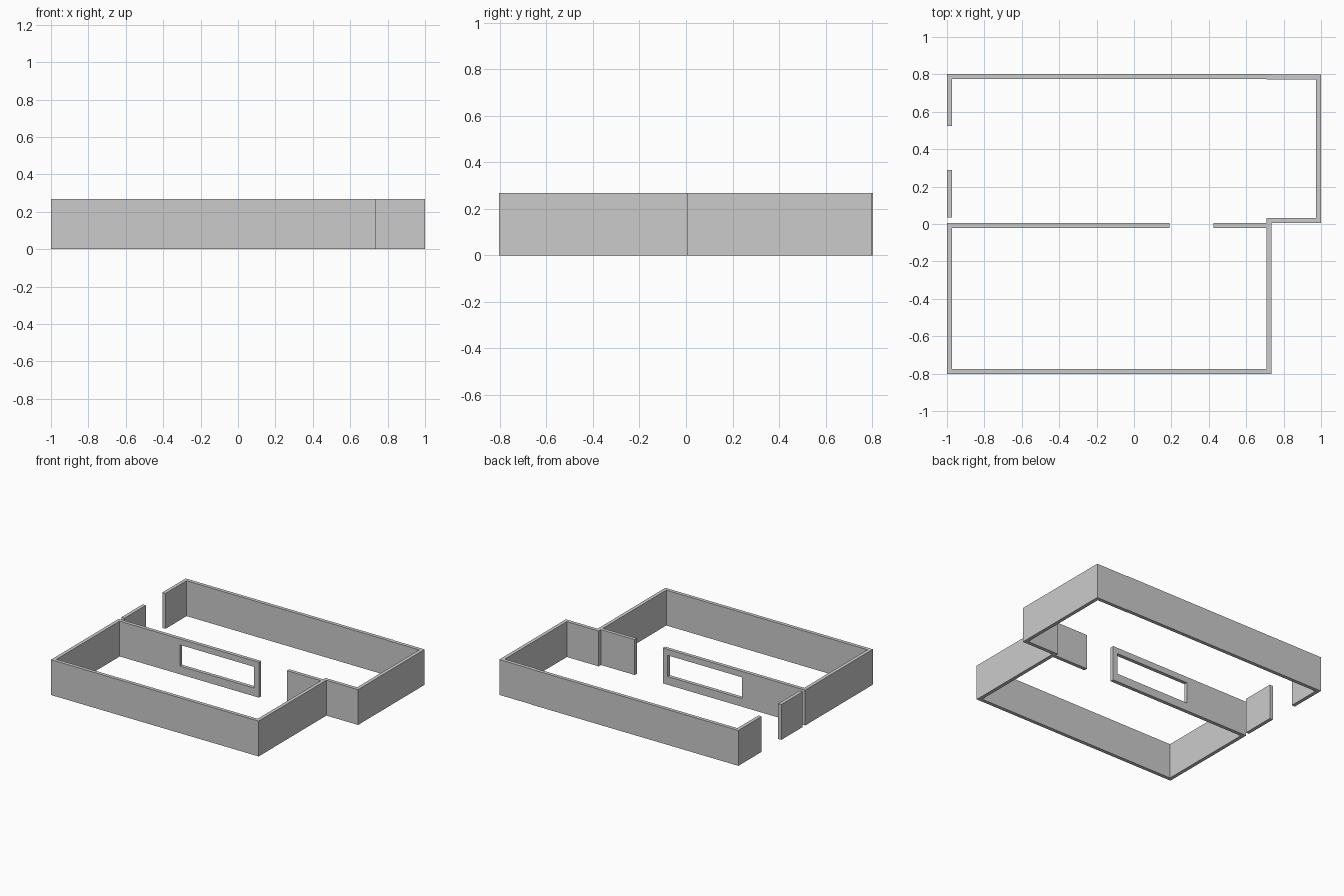
import bpy
import bmesh

cube = bpy.data.objects.get("Cube")
if cube:
    bpy.data.objects.remove(cube, do_unlink=True)

HEIGHT = 0.267
T = 0.027  # wall thickness

grey = bpy.data.materials.new("wall_grey")
grey.use_nodes = True
colour = (0.6, 0.6, 0.6, 1)
grey.diffuse_color = colour
grey.node_tree.nodes["Principled BSDF"].inputs["Base Color"].default_value = colour


def finish(name, bm):
    bmesh.ops.recalc_face_normals(bm, faces=bm.faces)
    mesh = bpy.data.meshes.new(name)
    bm.to_mesh(mesh)
    bm.free()
    mesh.materials.append(grey)
    obj = bpy.data.objects.new(name, mesh)
    bpy.context.collection.objects.link(obj)


def wall(name, x0, x1, y0, y1):
    """Upright box wall standing on the ground."""
    bm = bmesh.new()
    bmesh.ops.create_cube(bm, size=1)
    bmesh.ops.scale(bm, vec=(x1 - x0, y1 - y0, HEIGHT), verts=bm.verts)
    bmesh.ops.translate(bm, vec=((x0 + x1) / 2, (y0 + y1) / 2, HEIGHT / 2), verts=bm.verts)
    finish(name, bm)


def window_wall(name, x0, x1, y0, y1, wx0, wx1, wz0, wz1):
    """Wall along x with a rectangular opening cut through it."""
    outer = [(x0, 0), (x1, 0), (x1, HEIGHT), (x0, HEIGHT)]
    inner = [(wx0, wz0), (wx1, wz0), (wx1, wz1), (wx0, wz1)]
    bm = bmesh.new()
    a, b = [[bm.verts.new((x, y0, z)) for x, z in ring] for ring in (outer, inner)]
    ring = [bm.faces.new((a[i], a[(i + 1) % 4], b[(i + 1) % 4], b[i])) for i in range(4)]
    side = bmesh.ops.extrude_face_region(bm, geom=ring, use_keep_orig=True)
    moved = [v for v in side["geom"] if isinstance(v, bmesh.types.BMVert)]
    bmesh.ops.translate(bm, vec=(0, y1 - y0, 0), verts=moved)
    finish(name, bm)


# Front room
STEP = 0.735
MID = 0.005
wall("front_wall", -1, STEP, -0.803, -0.803 + T)
wall("front_room_right_side_wall", -1, -1 + T, -0.803 + T, MID - T)
wall("front_room_left_side_wall", STEP - T, STEP, -0.803 + T, MID - T)

# Dividing wall with window and doorway
window_wall("dividing_wall_with_window", -1, 0.19, MID - T, MID, -0.47, 0.15, 0.062, 0.222)
wall("dividing_wall_short", 0.425, STEP, MID - T, MID)

# Back room
wall("back_wall", -1, STEP, 0.803 - T, 0.803)
wall("back_wall_extension", STEP - T, 1, 0.8 - T, 0.8)
wall("back_room_left_side_wall", 1 - T, 1, MID + T, 0.8 - T)
wall("step_wall", STEP - T, 1, MID, MID + T)
wall("side_wall_rear_part", -1, -1 + T, 0.525, 0.803 - T)
wall("side_wall_front_part", -1, -1 + T, 0.035, 0.29)
